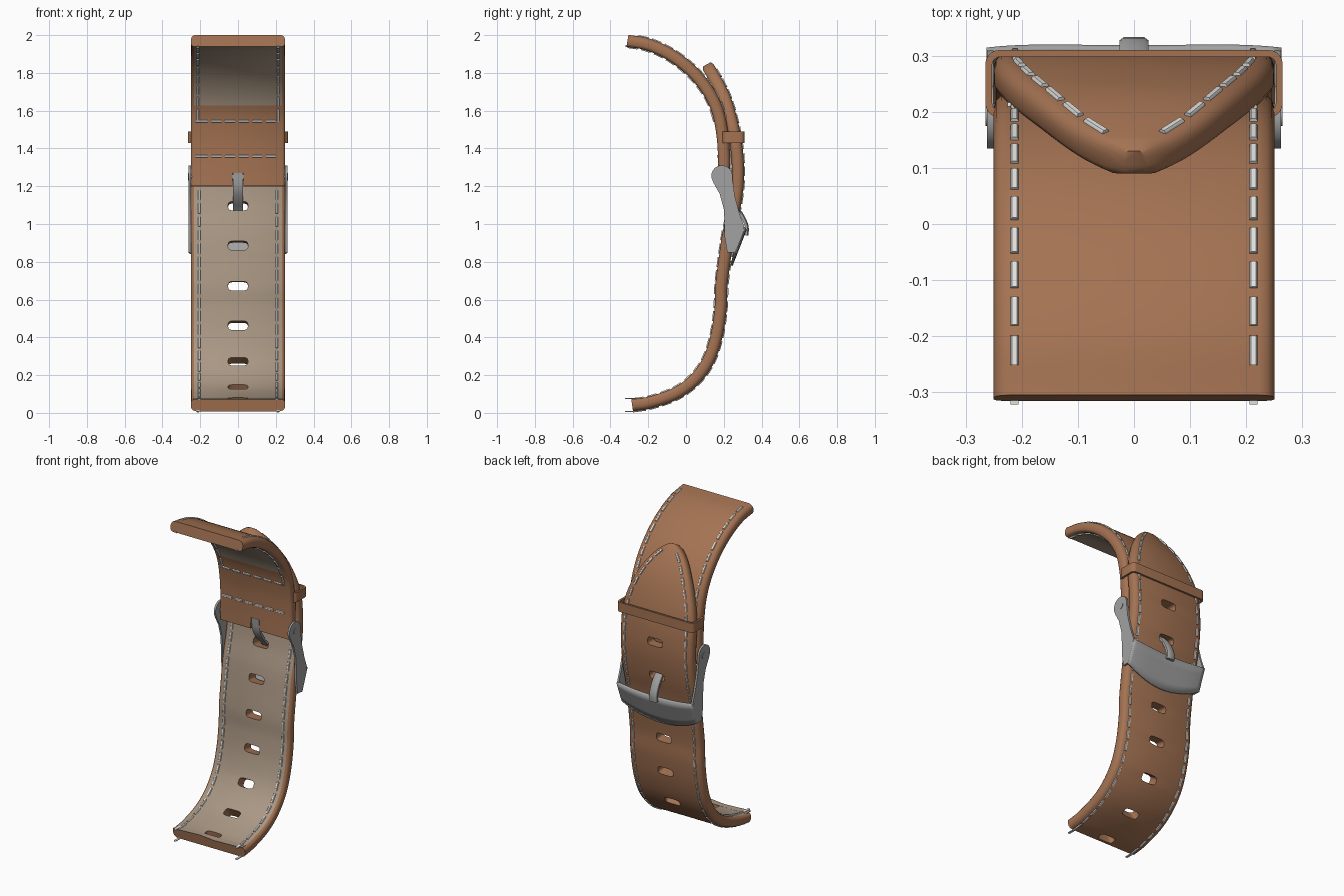
import bpy, bmesh, math
from mathutils import Vector
from mathutils.geometry import interpolate_bezier

if "Cube" in bpy.data.objects:
    bpy.data.objects.remove(bpy.data.objects["Cube"], do_unlink=True)


def material(name, rgb, rough=0.7):
    m = bpy.data.materials.new(name)
    m.use_nodes = True
    m.diffuse_color = (*rgb, 1)
    node = m.node_tree.nodes["Principled BSDF"]
    node.inputs["Base Color"].default_value = (*rgb, 1)
    node.inputs["Roughness"].default_value = rough
    return m


LEATHER = material("brown leather", (0.37, 0.17, 0.085))
LINING = material("beige lining", (0.40, 0.31, 0.23))
THREAD = material("white thread", (0.75, 0.75, 0.74))
STEEL = material("grey steel", (0.36, 0.36, 0.36), 0.4)
X = Vector((1, 0, 0))
HALF_W, HALF_T = 0.25, 0.032


def finish(name, bm, *mats, angle=40):
    bmesh.ops.recalc_face_normals(bm, faces=bm.faces)
    me = bpy.data.meshes.new(name)
    bm.to_mesh(me)
    bm.free()
    for m in mats:
        me.materials.append(m)
    ob = bpy.data.objects.new(name, me)
    bpy.context.collection.objects.link(ob)
    smooth(ob, angle)
    return ob


def smooth(ob, angle=40):
    bpy.ops.object.select_all(action="DESELECT")
    ob.select_set(True)
    bpy.context.view_layer.objects.active = ob
    bpy.ops.object.shade_smooth_by_angle(angle=math.radians(angle))


def prism(bm, ring, offset):
    """Closed solid from a ring of points pushed along an offset."""
    a = [bm.verts.new(p) for p in ring]
    b = [bm.verts.new(p + offset) for p in ring]
    bm.faces.new(a)
    bm.faces.new(b[::-1])
    for i in range(len(a)):
        j = (i + 1) % len(a)
        bm.faces.new((a[i], b[i], b[j], a[j]))


class Path:
    """Smooth curve in the side plane, measured by arc length."""

    def __init__(self, pts, steps=10):
        p = [Vector((0, y, z)) for y, z in pts]
        p = [2 * p[0] - p[1]] + p + [2 * p[-1] - p[-2]]
        self.p = [p[1]]
        for a, b, c, d in zip(p, p[1:], p[2:], p[3:]):
            self.p += interpolate_bezier(b, b + (c - a) / 6, c - (d - b) / 6, c, steps + 1)[1:]
        self.s = [0]
        for a, b in zip(self.p, self.p[1:]):
            self.s.append(self.s[-1] + (b - a).length)
        self.length = self.s[-1]

    def at(self, s):
        i = 0
        while i < len(self.s) - 2 and self.s[i + 1] < s:
            i += 1
        a, b = self.p[i], self.p[i + 1]
        t = (b - a).normalized()
        return a + t * (s - self.s[i]), t, Vector((0, t.z, -t.y))

    def s_at_z(self, z):
        return min(zip(self.p, self.s), key=lambda q: abs(q[0].z - z))[1]


def sweep(path, section, count, is_lining=lambda z: False):
    """Run a cross-section along a path; its last edge is the inner face."""
    bm = bmesh.new()
    rings = []
    for i in range(count + 1):
        c, t, n = path.at(path.length * i / count)
        rings.append([bm.verts.new(c + X * x + n * h) for x, h in section(c.z)])
    for a, b in zip(rings, rings[1:]):
        for k in range(len(a)):
            j = (k + 1) % len(a)
            f = bm.faces.new((a[k], a[j], b[j], b[k]))
            f.material_index = int(j == 0 and is_lining(a[0].co.z))
    bm.faces.new(rings[0][::-1])
    bm.faces.new(rings[-1])
    return bm


def tip_width(z):
    u = min(max((z - 1.4) / 0.45, 0), 0.995)
    return HALF_W * (1 - u ** 1.8) ** 0.62


def strap_section(w):
    k = min(1, w / 0.05)
    h = HALF_T * (0.5 + 0.5 * k)
    half = [(w - 0.016 * k, -h), (w - 0.005 * k, -h + 0.006), (w, -h + 0.016),
            (w, h - 0.026), (w - 0.004 * k, h - 0.014), (w - 0.013 * k, h - 0.005), (w - 0.028 * k, h)]
    return half + [(-x, y) for x, y in reversed(half)]


def cut(ob, cutter):
    cutter.hide_render = True
    mod = ob.modifiers.new("cut", "BOOLEAN")
    mod.object, mod.solver = cutter, "EXACT"
    bpy.context.view_layer.update()
    deps = bpy.context.evaluated_depsgraph_get()
    me = bpy.data.meshes.new_from_object(ob.evaluated_get(deps))
    ob.modifiers.clear()
    ob.data = me
    bpy.data.objects.remove(cutter, do_unlink=True)
    smooth(ob)


def dashes(bm, pts, dash=0.052, pitch=0.072, r=0.007):
    """Lay raised stitches along a list of (point, normal)."""
    run, start = 0, pts[0]
    nxt = 0.012
    for (a, n), (b, m) in zip(pts, pts[1:]):
        run += (b - a).length
        if start is None and run >= nxt:
            start = (b, m)
        elif start and run >= nxt + dash:
            d = b - start[0]
            side = d.cross(m).normalized() * r
            up = m * 0.006
            ring = [-side - up, -side + up * 0.4, -side * 0.6 + up, side * 0.6 + up, side + up * 0.4, side - up]
            prism(bm, [start[0] + q for q in ring], d)
            nxt += pitch
            start = None


def long_row(bm, path, face, side, s0, s1, offset_x):
    pts, n = [], 500
    for i in range(n + 1):
        c, t, nor = path.at(s0 + (s1 - s0) * i / n)
        x = offset_x(c.z)
        if x > 0.012:
            pts.append((c + X * x * side + nor * face * HALF_T, nor * face))
    dashes(bm, pts)


# Long strap with pointed end
long_path = Path([(-0.285, 0.04), (-0.19, 0.055), (-0.06, 0.1), (0.04, 0.17), (0.115, 0.27), (0.16, 0.4),
                  (0.183, 0.55), (0.187, 0.67), (0.203, 0.8), (0.225, 0.95), (0.255, 1.08), (0.272, 1.2),
                  (0.275, 1.3), (0.265, 1.42), (0.24, 1.55), (0.195, 1.69), (0.11, 1.845)])
long_strap = finish("long_strap", sweep(long_path, lambda z: strap_section(tip_width(z)), 120, lambda z: True),
                    LEATHER, LINING)

# Adjustment holes, the lowest one notching the end
bm = bmesh.new()
for k in range(-4, 4):
    c, t, n = long_path.at(max(0, long_path.s_at_z(0.67) + k * 0.213))
    ring = []
    for i in range(20):
        a = math.tau * (i + 0.5) / 20
        cx, cy = math.cos(a), math.sin(a)
        ring.append(c - n * 0.07 + X * 0.052 * math.copysign(abs(cx) ** 0.45, cx)
                    + t * 0.025 * math.copysign(abs(cy) ** 0.55, cy))
    prism(bm, ring, n * 0.14)
cut(long_strap, finish("hole_cutter", bm, LEATHER))

# Short strap, folded back around the buckle pin
short_path = Path([(0.2, 1.2), (0.202, 1.28), (0.201, 1.37), (0.192, 1.48), (0.167, 1.6), (0.113, 1.71),
                   (0.03, 1.81), (-0.08, 1.895), (-0.2, 1.95), (-0.31, 1.97)])
short_strap = finish("short_strap", sweep(short_path, lambda z: strap_section(HALF_W), 70, lambda z: z > 1.62),
                     LEATHER, LINING)
bm = bmesh.new()
prism(bm, [Vector((x, 0.1, z)) for x, z in ((-0.03, 1.1), (0.03, 1.1), (0.03, 1.27), (-0.03, 1.27))],
      Vector((0, 0.2, 0)))
cut(short_strap, finish("slot_cutter", bm, LEATHER))

# Stitching
bm = bmesh.new()
for side in (-1, 1):
    long_row(bm, long_path, 1, side, 0, long_path.length, lambda z: tip_width(z) - 0.038)
    long_row(bm, long_path, -1, side, 0, long_path.length, lambda z: tip_width(z) - 0.045)
    long_row(bm, short_path, 1, side, 0.03, short_path.length, lambda z: 0.213)
    long_row(bm, short_path, -1, side, short_path.s_at_z(1.55), short_path.length, lambda z: 0.213)
    # Loose thread ends
    for z in (0.006, 0.076, 1.942):
        prism(bm, [Vector((side * 0.213 + dx, -0.322, z + dz)) for dx, dz in
                   ((-0.007, -0.002), (0.007, -0.002), (0.007, 0.003), (-0.007, 0.003))], Vector((0, 0.06, 0)))
for z in (1.36, 1.55):
    c, t, n = short_path.at(short_path.s_at_z(z))
    for face in (-1, 1):
        dashes(bm, [(c + X * (-0.225 + 0.45 * i / 300) + n * face * HALF_T, n * face) for i in range(301)])
finish("stitching", bm, THREAD)

# Lining edge left past the cut end
bm = bmesh.new()
prism(bm, [Vector((x, y, 0.073)) for x, y in ((-0.235, -0.31), (-0.06, -0.295), (0.05, -0.31), (0.235, -0.3),
                                              (0.235, -0.26), (-0.235, -0.26))], Vector((0, 0, 0.003)))
finish("lining_edge", bm, LINING)


# Keeper loop
def rounded(hx, y0, y1, r):
    pts = []
    for q, (sx, y) in enumerate(((1, y1 - r), (-1, y1 - r), (-1, y0 + r), (1, y0 + r))):
        for i in range(6):
            a = math.pi / 2 * (q + i / 5)
            pts.append((sx * (hx - r) + r * math.cos(a), y + r * math.sin(a)))
    return pts


bm = bmesh.new()
loops = [[bm.verts.new((x, y, z)) for x, y in rounded(*dims)] for dims, z in (
    ((0.265, 0.19, 0.31, 0.025), 1.43), ((0.265, 0.19, 0.31, 0.025), 1.49),
    ((0.253, 0.202, 0.298, 0.015), 1.49), ((0.253, 0.202, 0.298, 0.015), 1.43))]
for a, b in zip(loops, loops[1:] + loops[:1]):
    for i in range(len(a)):
        j = (i + 1) % len(a)
        bm.faces.new((a[i], a[j], b[j], b[i]))
finish("keeper_loop", bm, LEATHER)

# Buckle arms
arm = [(0.19 + 0.056 * math.cos(a), 1.255 + 0.056 * math.sin(a))
       for a in (math.radians(-10 + 20 * i) for i in range(11))]
arm += [(0.147, 1.215), (0.178, 1.16), (0.2, 1.08), (0.205, 1.0), (0.205, 0.93), (0.218, 0.85), (0.258, 0.85),
        (0.312, 0.975), (0.282, 1.06), (0.258, 1.15)]
for side, name in ((1, "left"), (-1, "right")):
    bm = bmesh.new()
    prism(bm, [Vector((side * 0.25, y, z)) for y, z in arm], X * side * 0.012)
    finish(name + "_buckle_arm", bm, STEEL)

# Buckle bar, a bowed plate across the back
bm = bmesh.new()
grid = []
for i in range(25):
    u = i / 12 - 1
    row = []
    for v in range(5):
        top, low = 0.985 - 0.02 * (1 - u * u), 0.85 - 0.07 * (1 - u * u)
        z = top + (low - top) * v / 4
        row.append(bm.verts.new((0.262 * u, 0.318 - (0.98 - z) * 0.39 - 0.012 * u ** 4, z)))
    grid.append(row)
for a, b in zip(grid, grid[1:]):
    for k in range(4):
        bm.faces.new((a[k], a[k + 1], b[k + 1], b[k]))
bar = finish("buckle_bar", bm, STEEL)
solid = bar.modifiers.new("thickness", "SOLIDIFY")
solid.thickness, solid.offset = 0.014, 0

# Pin and tongue
bm = bmesh.new()
prism(bm, [Vector((-0.265, 0.195 + 0.02 * math.cos(a), 1.25 + 0.02 * math.sin(a)))
           for a in (math.tau * i / 20 for i in range(20))], X * 0.53)
finish("buckle_pin", bm, STEEL)
tongue_path = Path([(0.32, 0.94), (0.322, 0.985), (0.3, 1.04), (0.268, 1.085), (0.225, 1.13), (0.19, 1.19),
                    (0.18, 1.27)], 4)
finish("buckle_tongue", sweep(tongue_path, lambda z: [(0.026, -0.01), (0.026, 0.004), (0.018, 0.01),
                                                      (-0.018, 0.01), (-0.026, 0.004), (-0.026, -0.01)], 24), STEEL)
